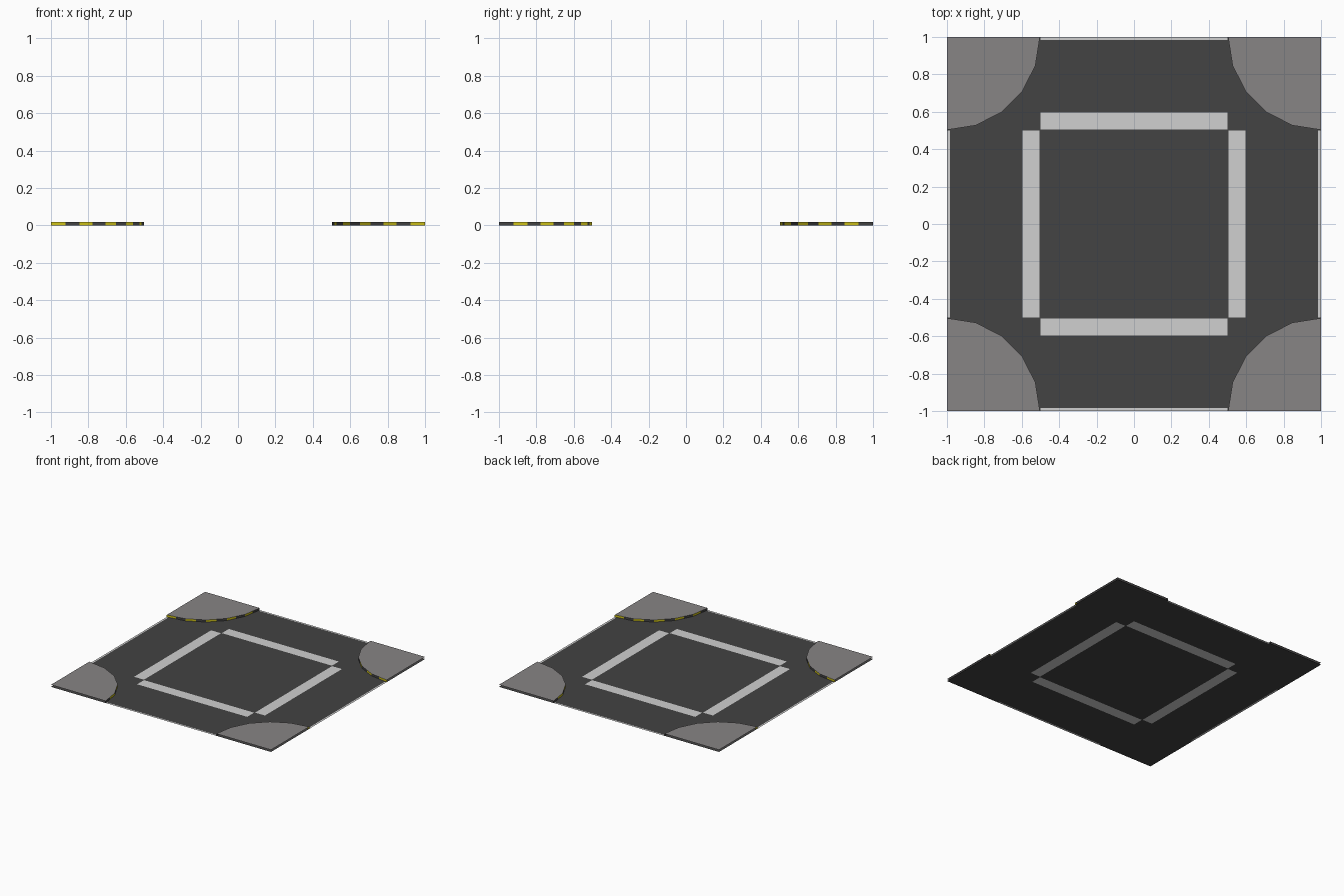
import bpy, bmesh, math

if "Cube" in bpy.data.objects:
    bpy.data.objects.remove(bpy.data.objects["Cube"])

def material(name, rgb):
    m = bpy.data.materials.new(name)
    m.diffuse_color = (*rgb, 1)
    m.use_nodes = True
    m.node_tree.nodes["Principled BSDF"].inputs["Base Color"].default_value = m.diffuse_color
    return m

ASPHALT = material("asphalt", (0.056, 0.056, 0.056))
PAINT = material("white_paint", (0.63, 0.63, 0.63))
PAVING = material("paving_grey", (0.245, 0.232, 0.235))
YELLOW = material("kerb_yellow", (0.62, 0.54, 0.01))

def finish(bm, name, mats):
    me = bpy.data.meshes.new(name)
    bm.to_mesh(me)
    bm.free()
    for m in mats:
        me.materials.append(m)
    ob = bpy.data.objects.new(name, me)
    bpy.context.collection.objects.link(ob)
    return ob

# Road surface: a flat grid whose cells are painted by position
half = [0.5, 0.505, 0.595, 0.985, 1.0]
cuts = [-v for v in reversed(half)] + half

def is_painted(x, y):
    a, b = sorted((abs(x), abs(y)))
    return a < 0.5 and (0.505 < b < 0.595 or b > 0.985)

bm = bmesh.new()
grid = [[bm.verts.new((x, y, 0)) for y in cuts] for x in cuts]
for i in range(len(cuts) - 1):
    for j in range(len(cuts) - 1):
        f = bm.faces.new((grid[i][j], grid[i + 1][j], grid[i + 1][j + 1], grid[i][j + 1]))
        c = f.calc_center_median()
        f.material_index = int(is_painted(c.x, c.y))
finish(bm, "road_surface", [ASPHALT, PAINT])

# Corner pavements: quarter discs with a striped kerb, open on the tile edges
H, R, SEGMENTS = 0.017, 0.497, 5

def pavement(name, sx, sy):
    arc = []
    for k in range(SEGMENTS + 1):
        a = math.pi / 2 * k / SEGMENTS
        arc.append((1 - R * math.sin(a), 1 - R * math.cos(a)))
    # Halve every segment so that each carries a yellow and a dark stripe
    pts = []
    for p, q in zip(arc, arc[1:]):
        pts += [p, ((p[0] + q[0]) / 2, (p[1] + q[1]) / 2)]
    pts.append(arc[-1])

    bm = bmesh.new()
    low = [bm.verts.new((x * sx, y * sy, 0)) for x, y in pts]
    top = [bm.verts.new((x * sx, y * sy, H)) for x, y in pts]
    corner = bm.verts.new((sx, sy, H))
    bm.faces.new([corner] + top[::-1])
    for k in range(len(pts) - 1):
        f = bm.faces.new((low[k + 1], low[k], top[k], top[k + 1]))
        f.material_index = 1 + k % 2
    if sx * sy < 0:
        bmesh.ops.reverse_faces(bm, faces=bm.faces[:])
    finish(bm, name, [PAVING, YELLOW, ASPHALT])

for sx, side in ((-1, "left"), (1, "right")):
    for sy, end in ((-1, "front"), (1, "back")):
        pavement(f"pavement_{end}_{side}", sx, sy)
